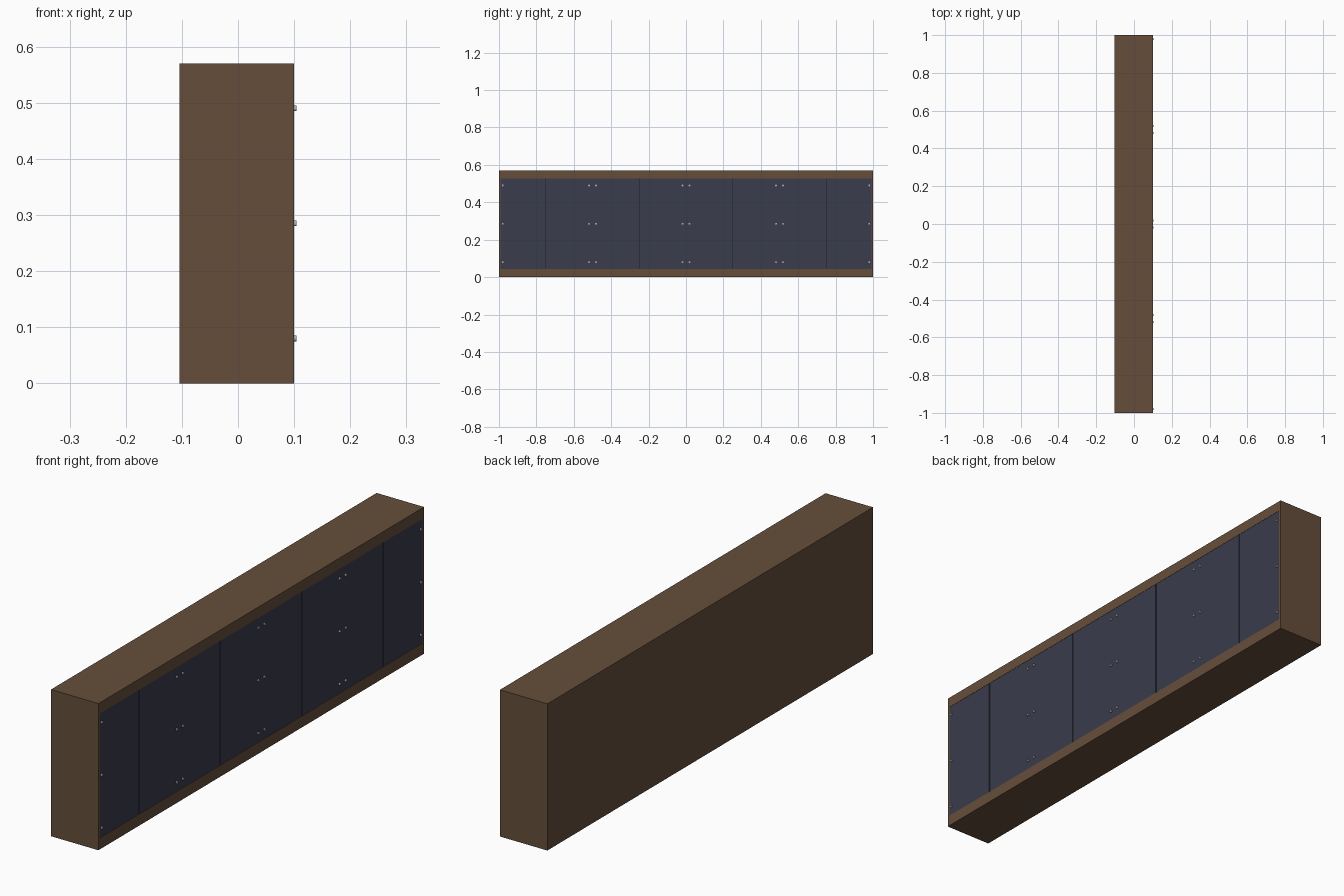
import bpy, math

if "Cube" in bpy.data.objects:
    bpy.data.objects.remove(bpy.data.objects["Cube"])


def mat(name, rgb):
    m = bpy.data.materials.new(name)
    m.diffuse_color = (*rgb, 1)
    m.use_nodes = True
    m.node_tree.nodes["Principled BSDF"].inputs["Base Color"].default_value = m.diffuse_color
    return m


WOOD = mat("brown_wood", (0.133, 0.076, 0.044))
SLATE = mat("slate_panel", (0.042, 0.045, 0.072))
DARK = mat("dark_gap", (0.012, 0.012, 0.018))
METAL = mat("metal", (0.45, 0.45, 0.45))


def box(name, x, y, z, material):
    bpy.ops.mesh.primitive_cube_add(size=1, location=[sum(r) / 2 for r in (x, y, z)])
    o = bpy.context.object
    o.name = name
    o.scale = [r[1] - r[0] for r in (x, y, z)]
    bpy.ops.object.transform_apply(location=False, rotation=False, scale=True)
    o.data.materials.append(material)
    return o


X0, X1, H = -0.104, 0.10, 0.57
ZB, ZT, YE = 0.044, 0.528, 0.991

# Wooden case: rails, end boards and back
box("bottom_rail", (X0, X1), (-1, 1), (0, ZB), WOOD)
box("top_rail", (X0, X1), (-1, 1), (ZT, H), WOOD)
for s in (-1, 1):
    box("end_board", (X0, X1), sorted((s * YE, s)), (ZB, ZT), WOOD)
box("back_board", (X0, X0 + 0.01), (-YE, YE), (ZB, ZT), WOOD)

# Dark backing seen through the gaps between panels
box("panel_backing", (0.085, 0.093), (-YE, YE), (ZB, ZT), DARK)

# Five face panels, half-width at the ends
edges = [-YE, -0.75, -0.25, 0.25, 0.75, YE]
gap = 0.002
for i, (a, b) in enumerate(zip(edges, edges[1:])):
    a += gap if i > 0 else 0
    b -= gap if i < 4 else 0
    box("face_panel", (0.093, 0.099), (a, b), (ZB, ZT), SLATE)

# Bolt heads in pairs down the panel centres, single at the ends
rows = [c + d for c in (-0.5, 0, 0.5) for d in (-0.0185, 0.0185)] + [-0.98, 0.98]
for y in rows:
    for z in (0.08, 0.285, 0.49):
        bpy.ops.mesh.primitive_cylinder_add(vertices=12, radius=0.005, depth=0.008,
                                            location=(0.1, y, z),
                                            rotation=(0, math.pi / 2, 0))
        o = bpy.context.object
        o.name = "bolt_head"
        o.data.materials.append(METAL)
        bpy.ops.object.shade_smooth_by_angle()
